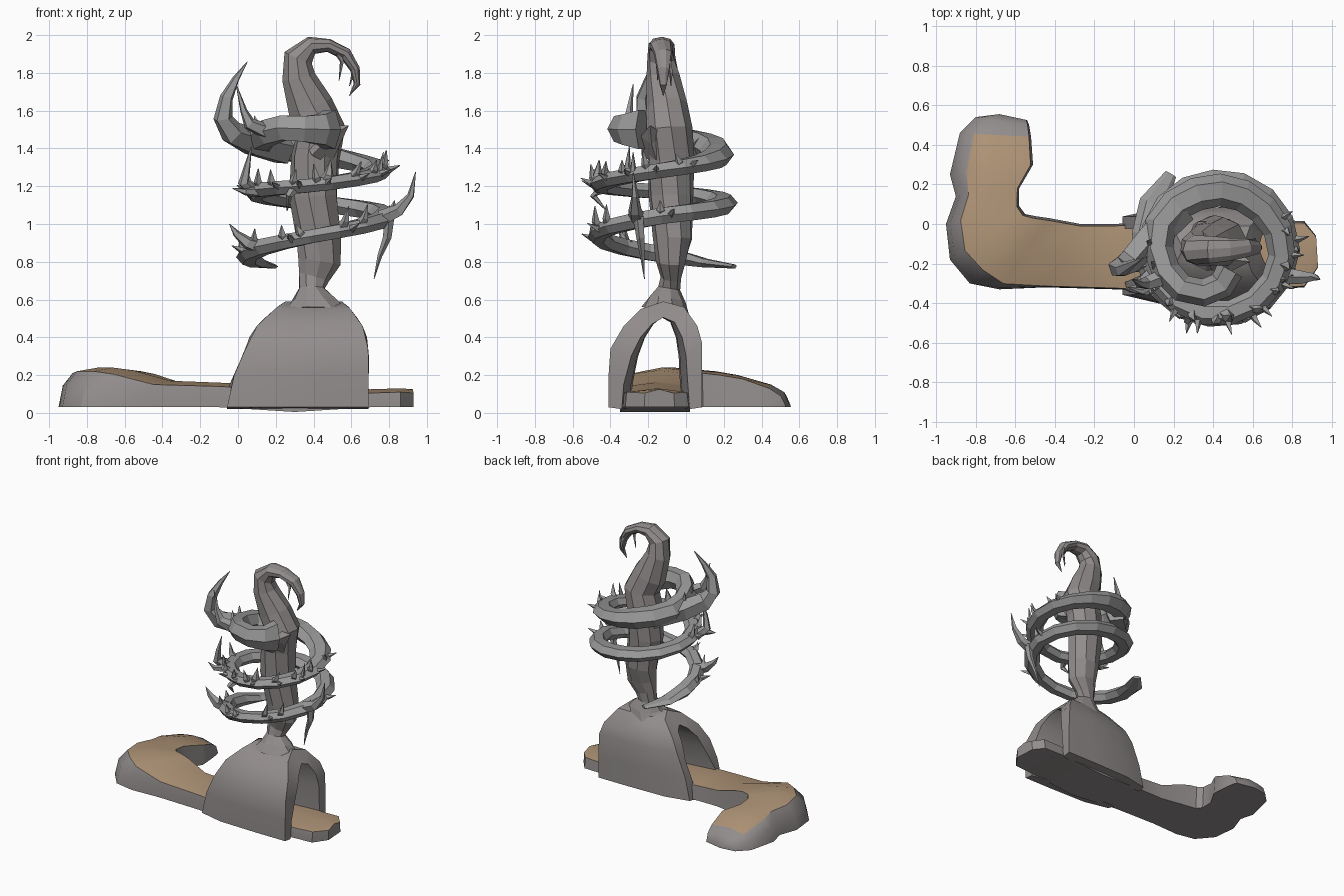
import bpy, bmesh, math, random
from mathutils import Vector

random.seed(4)


def finish(name, bm, smooth=False, mats=()):
    bmesh.ops.recalc_face_normals(bm, faces=bm.faces)
    me = bpy.data.meshes.new(name)
    bm.to_mesh(me)
    bm.free()
    ob = bpy.data.objects.new(name, me)
    bpy.context.collection.objects.link(ob)
    for m in mats:
        me.materials.append(m)
    if smooth:
        bpy.ops.object.select_all(action='DESELECT')
        ob.select_set(True)
        bpy.context.view_layer.objects.active = ob
        bpy.ops.object.shade_smooth_by_angle(angle=math.radians(35))
    return ob


def loft(bm, rings):
    """Join rings of points with quads and cap both ends; returns rows of faces."""
    vr = [[bm.verts.new(p) for p in r] for r in rings]
    n = len(vr[0])
    rows = []
    for a, b in zip(vr, vr[1:]):
        rows.append([bm.faces.new((a[i], a[(i + 1) % n], b[(i + 1) % n], b[i]))
                     for i in range(n)])
    bm.faces.new(vr[0])
    bm.faces.new(vr[-1])
    return rows


def tube(bm, path, radii, sides=6, ref=(0, 0, 1), twist=0.0):
    """Sweep an ellipse (half sizes a along side, b across) down a path."""
    P = [Vector(p) for p in path]
    rings = []
    for i, p in enumerate(P):
        t = (P[min(i + 1, len(P) - 1)] - P[max(i - 1, 0)]).normalized()
        side = t.cross(Vector(ref)).normalized()
        up = side.cross(t)
        a, b = radii[i]
        rings.append([p + side * a * math.cos(k) + up * b * math.sin(k)
                      for k in (math.tau * j / sides + twist * i for j in range(sides))])
    loft(bm, rings)


def interp(keys, t):
    for (a, *va), (b, *vb) in zip(keys, keys[1:]):
        if t <= b:
            f = (t - a) / (b - a)
            return [x + (y - x) * f for x, y in zip(va, vb)]
    return list(keys[-1][1:])


def material(name, r, g, b):
    m = bpy.data.materials.new(name)
    m.diffuse_color = (r, g, b, 1)
    return m


tan = material("tan_ground", .42, .29, .18)
grey = material("grey_stone", .29, .265, .265)
vine_grey = material("vine_grey", .32, .32, .32)

# Path: L-shaped slab, tan on top (outer x, y, inner x, y, top z)
stations = [(-.68, .555, -.54, .525, .05), (-.80, .54, -.53, .50, .10), (-.88, .46, -.52, .44, .14),
            (-.93, .25, -.51, .30, .19),
            (-.90, .14, -.58, .18, .21), (-.95, .0, -.58, .09, .22), (-.93, -.18, -.55, .05, .23),
            (-.83, -.30, -.50, .04, .23), (-.68, -.33, -.43, .03, .215), (-.45, -.32, -.27, .0, .16),
            (-.10, -.33, -.10, .0, .15), (.3, -.35, .3, .02, .13), (.7, -.33, .7, .02, .115),
            (.86, -.32, .86, .015, .12), (.93, -.22, .92, -.06, .115)]
rings = []
for i, (ox, oy, ix, iy, zt) in enumerate(stations):
    o, n = Vector((ox, oy, 0)), Vector((ix, iy, 0))
    zb = .005 if 0 < ox < .5 else .03
    k = .2 if i < 8 else .08 if i == 8 else .02
    low = zb + (zt - zb) * .6
    rings.append([o + Vector((0, 0, zb)), o.lerp(n, k * .3) + Vector((0, 0, low)),
                  o.lerp(n, k) + Vector((0, 0, zt - .01)), o.lerp(n, .5) + Vector((0, 0, zt + .01)),
                  n.lerp(o, .03) + Vector((0, 0, zt - .01)), n + Vector((0, 0, zb))])
bm = bmesh.new()
for row in loft(bm, rings)[2:]:
    for j in (2, 3):
        row[j].material_index = 1
finish("path", bm, True, (grey, tan))

# Archway: tunnel along x, ends lean in, pinched inside and at the left end
outer = [(-.41, .03), (-.41, .2), (-.40, .34), (-.33, .46), (-.24, .55), (-.12, .59),
         (-.01, .56), (.06, .46), (.085, .37), (.085, .2), (.085, .03)]
inner = [(-.34, .02), (-.33, .15), (-.29, .30), (-.24, .40), (-.18, .47), (-.12, .505),
         (-.06, .48), (-.02, .40), (.0, .30), (.01, .15), (.02, .02)]
ends = [(0, -.06, .69), (.14, -.05, .69), (.28, .02, .695), (.43, .07, .68),
        (.52, .16, .62), (.58, .23, .57), (.6, .27, .53)]


def span(y, z, cols):
    x0, x1 = interp(ends, z)
    return [Vector((x0 + (x1 - x0) * c, -.15 + (y + .15) * s, z)) for c, s in cols]


bm = bmesh.new()
loft(bm, [span(*o, ((0, .8), (.25, .97), (.67, 1), (1, 1)))
          + span(*i, ((1, 1), (.75, .78), (.3, .74), (0, .8)))
          for o, i in zip(outer, inner)])
finish("archway", bm, True, (grey,))

# Tower: narrow neck, thick trunk, hooked tip (x, y, z, radius across, radius deep)
trunk = [(.40, -.11, .54, .19, .13), (.40, -.10, .60, .12, .10), (.39, -.09, .66, .07, .06),
         (.40, -.08, .72, .085, .055), (.43, -.08, .80, .115, .08), (.43, -.07, .92, .12, .105),
         (.40, -.08, 1.15, .13, .12), (.41, -.08, 1.35, .13, .125), (.44, -.09, 1.50, .13, .125),
         (.38, -.10, 1.62, .125, .11), (.32, -.12, 1.78, .09, .09), (.32, -.13, 1.88, .08, .075),
         (.39, -.13, 1.945, .05, .07), (.48, -.13, 1.945, .035, .06), (.57, -.12, 1.90, .035, .05),
         (.62, -.12, 1.82, .027, .035), (.63, -.12, 1.74, .018, .02), (.59, -.12, 1.68, .002, .002)]
bm = bmesh.new()
tube(bm, [t[:3] for t in trunk], [t[3:] for t in trunk], 9, (0, 1, 0), .12)
finish("tower", bm, False, (grey,))


def spike(bm, path, r, sides=4, ref=(.3, .9, .2)):
    n = len(path) - 1
    tube(bm, path, [(max(r * (1 - (i / n) ** 1.4), .002),) * 2 for i in range(n + 1)], sides, ref)


# Hook claws and the shoulder wedge
bm = bmesh.new()
spike(bm, [(.52, -.15, 1.92), (.55, -.15, 1.86), (.535, -.15, 1.76)], .018)
spike(bm, [(.60, -.09, 1.86), (.61, -.08, 1.80), (.59, -.08, 1.73)], .015)
spike(bm, [(.42, -.14, 1.38), (.50, -.18, 1.47), (.585, -.19, 1.52)], .10)
finish("tower_spurs", bm, False, (grey,))

# Vine: rising coil (angle, radius, z, half width, half height)
coil = [(122, .44, .775, .03, .012), (140, .40, .785, .07, .02), (165, .37, .82, .07, .045),
        (200, .36, .86, .055, .05),
        (270, .345, .94, .055, .04), (360, .36, 1.045, .06, .05), (450, .32, 1.11, .075, .05),
        (540, .33, 1.17, .065, .045), (630, .335, 1.205, .06, .04), (720, .33, 1.285, .07, .045),
        (770, .295, 1.33, .08, .05), (830, .29, 1.39, .085, .075), (880, .31, 1.44, .08, .075),
        (950, .27, 1.51, .07, .075), (985, .22, 1.50, .07, .08), (1020, .13, 1.50, .07, .12)]


def on_coil(deg, extra=0.0, dz=0.0):
    r, z = interp(coil, deg)[:2]
    a = math.radians(deg)
    return Vector((.42 + (r + extra) * math.cos(a), -.12 + (r + extra) * math.sin(a), z + dz))


angles = [122 + 898 * i / 38 for i in range(39)]
bm = bmesh.new()
tube(bm, [on_coil(a) for a in angles], [interp(coil, a)[2:] for a in angles], 6)
finish("vine", bm, False, (vine_grey,))

# Thorns: curved spikes along the front of each turn
bm = bmesh.new()
for start, stop, step in ((190, 365, 24), (540, 735, 24), (895, 950, 28)):
    for a in range(start, stop, step):
        a += random.uniform(-6, 6)
        s = random.uniform(.07, .14)
        lean = random.uniform(-8, 8)
        spike(bm, [on_coil(a, .0), on_coil(a + lean * .5, .04, s * .4),
                   on_coil(a + lean, .05, s)], .034)
        if random.random() < .6:
            spike(bm, [on_coil(a + 8, .02), on_coil(a + 8, .06, .01),
                       on_coil(a + 9, .11, .03)], .026)
finish("thorns", bm, False, (vine_grey,))

# Large branches: left horn, right fork, left shoots
bm = bmesh.new()
for r, pts in (
        (.085, [(.24, .08, 1.39), (.08, -.08, 1.43), (-.03, -.19, 1.48), (-.08, -.22, 1.56),
                (-.06, -.23, 1.67), (-.01, -.2, 1.77), (.05, -.17, 1.86)]),
        (.045, [(.76, -.26, 1.03), (.85, -.27, 1.07), (.915, -.27, 1.15), (.94, -.28, 1.275)]),
        (.03, [(.80, -.25, 1.04), (.79, -.24, .93), (.75, -.23, .83), (.72, -.22, .71)]),
        (.04, [(.09, -.25, 1.16), (.03, -.30, 1.22), (.05, -.31, 1.31), (.07, -.30, 1.41)]),
        (.045, [(.14, -.30, .87), (.05, -.33, .90), (-.01, -.33, .95), (-.045, -.33, 1.0)]),
        (.045, [(.15, -.27, 1.49), (.06, -.30, 1.53), (.03, -.30, 1.60), (-.01, -.28, 1.74)]),
        (.03, [(.10, -.30, 1.17), (.04, -.34, 1.17), (-.03, -.32, 1.19)]),
        (.03, [(.68, -.30, 1.25), (.75, -.28, 1.28), (.77, -.28, 1.38)]),
        (.045, [(.45, -.44, 1.20), (.48, -.47, 1.26), (.49, -.46, 1.34)]),
        (.03, [(.30, -.44, 1.19), (.27, -.49, 1.15), (.26, -.42, 1.07)])):
    spike(bm, pts, r, 5)
finish("branches", bm, False, (vine_grey,))
